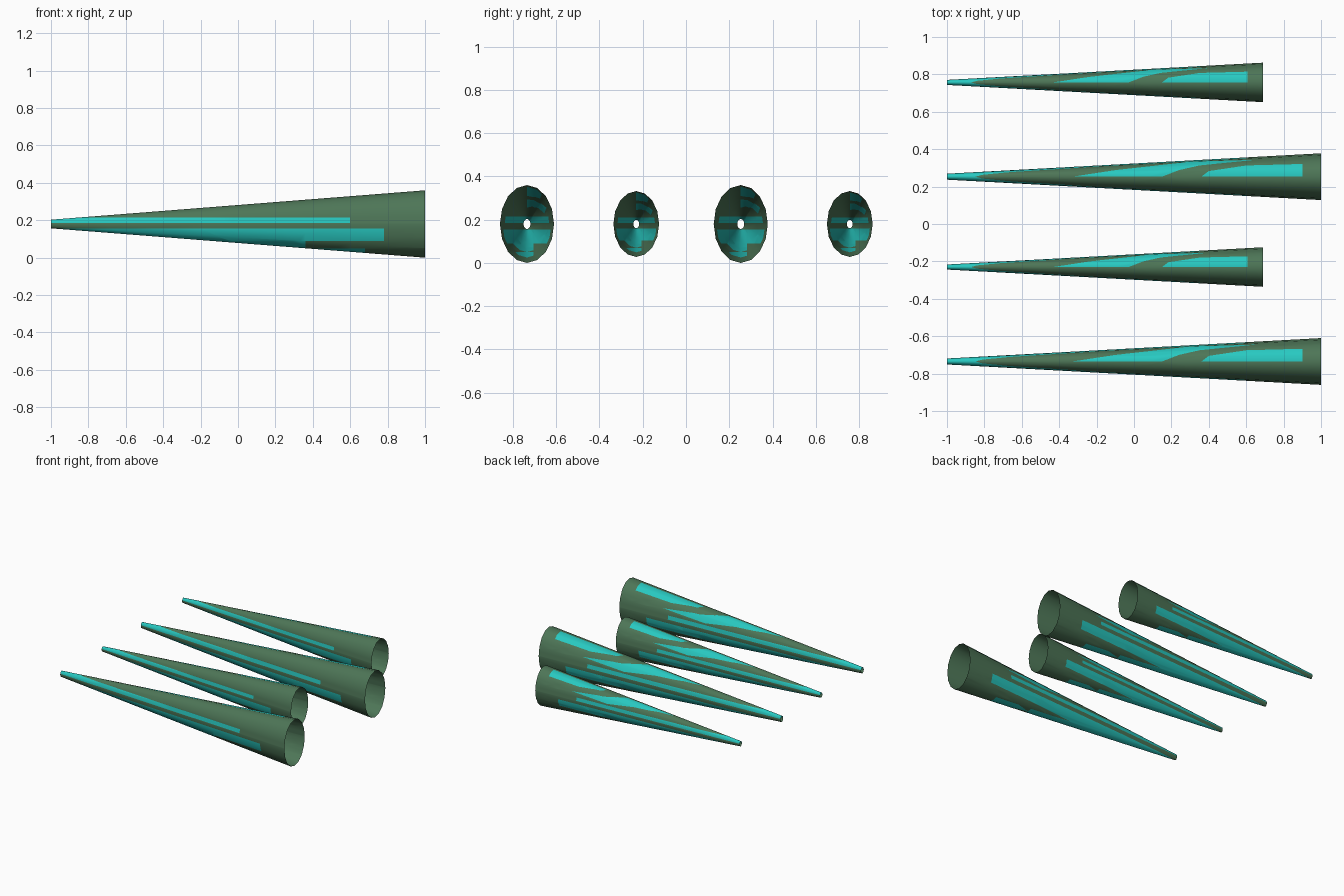
import bpy, bmesh, math
from mathutils import Matrix, Vector

if "Cube" in bpy.data.objects:
    bpy.data.objects.remove(bpy.data.objects["Cube"])

def material(name, rgb):
    m = bpy.data.materials.new(name)
    m.diffuse_color = (*rgb, 1)
    m.use_nodes = True
    m.node_tree.nodes["Principled BSDF"].inputs["Base Color"].default_value = m.diffuse_color
    return m

GREEN = material("moss green", (0.075, 0.18, 0.095))
TEAL = material("bright teal", (0.021, 0.58, 0.53))

def box(x0, x1, a, b):
    return [(x0, a), (x1, a), (x1, b), (x0, b)]

# Painted patches: projection axis (1 = y from above, 2 = z from the side),
# outline in (x, axis), and a test for the side of the cone they lie on
PATCHES = [
    (2, box(-1.1, 0.60, 0.005, 0.035), lambda c: True),            # mid stripe
    (2, box(-1.1, 0.78, -0.09, -0.025), lambda c: True),           # lower stripe
    (2, box(-1.1, 0.36, -0.13, -0.09), lambda c: c.y < 0.03),      # belly
    (2, box(-1.1, 0.68, -0.20, -0.13), lambda c: c.y < 0.03),      # underside
    (1, [(-0.33, 0), (0.15, 0), (0.24, 0.035), (0.35, 0.06), (0.65, 0.09),
         (0.30, 0.08), (-0.10, 0.035)], lambda c: c.z > 0.035),    # long top patch
    (1, [(0.36, 0), (0.90, 0), (0.90, 0.068), (0.60, 0.06), (0.40, 0.03)],
     lambda c: c.z > 0.035),                                       # rear top patch
]

def inside(p, poly):
    hit = False
    for (x0, y0), (x1, y1) in zip(poly, poly[1:] + poly[:1]):
        if (y0 > p[1]) != (y1 > p[1]) and p[0] < x0 + (p[1] - y0) * (x1 - x0) / (y1 - y0):
            hit = not hit
    return hit

def cut(bm, co, no):
    bmesh.ops.bisect_plane(bm, geom=bm.verts[:] + bm.edges[:] + bm.faces[:],
                           dist=1e-5, plane_co=co, plane_no=no)

# Open elliptical cone along x, cut along the patch outlines and coloured
def cone_mesh():
    bm = bmesh.new()
    bmesh.ops.create_cone(bm, cap_ends=False, segments=16, radius1=0.128, radius2=1, depth=2,
                          matrix=Matrix.Diagonal((1, 0.125, 0.18, 1)) @ Matrix.Rotation(math.pi / 2, 4, 'Y'))
    cut(bm, (0, 0.03, 0), (0, 1, 0))
    for axis, poly, _ in PATCHES:
        for a, b in zip(poly, poly[1:] + poly[:1]):
            co, no = Vector((a[0], 0, 0)), Vector((a[1] - b[1], 0, 0))
            co[axis], no[axis] = a[1], b[0] - a[0]
            cut(bm, co, no.normalized())
    for f in bm.faces:
        c = f.calc_center_median()
        f.material_index = int(any(side(c) and inside((c.x, c[axis]), poly)
                                   for axis, poly, side in PATCHES))
        f.smooth = True
    me = bpy.data.meshes.new("cone")
    bm.to_mesh(me)
    bm.free()
    me.materials.append(GREEN)
    me.materials.append(TEAL)
    return me

# Two large and two small cones, tips aligned at x = -1
mesh = cone_mesh()
for name, y, s in [("large_cone_front", -0.735, 1), ("small_cone_front", -0.23, 0.845),
                   ("large_cone_back", 0.253, 1), ("small_cone_back", 0.757, 0.845)]:
    ob = bpy.data.objects.new(name, mesh)
    ob.location = (s - 1, y, 0.18)
    ob.scale = (s, s, s)
    bpy.context.collection.objects.link(ob)
